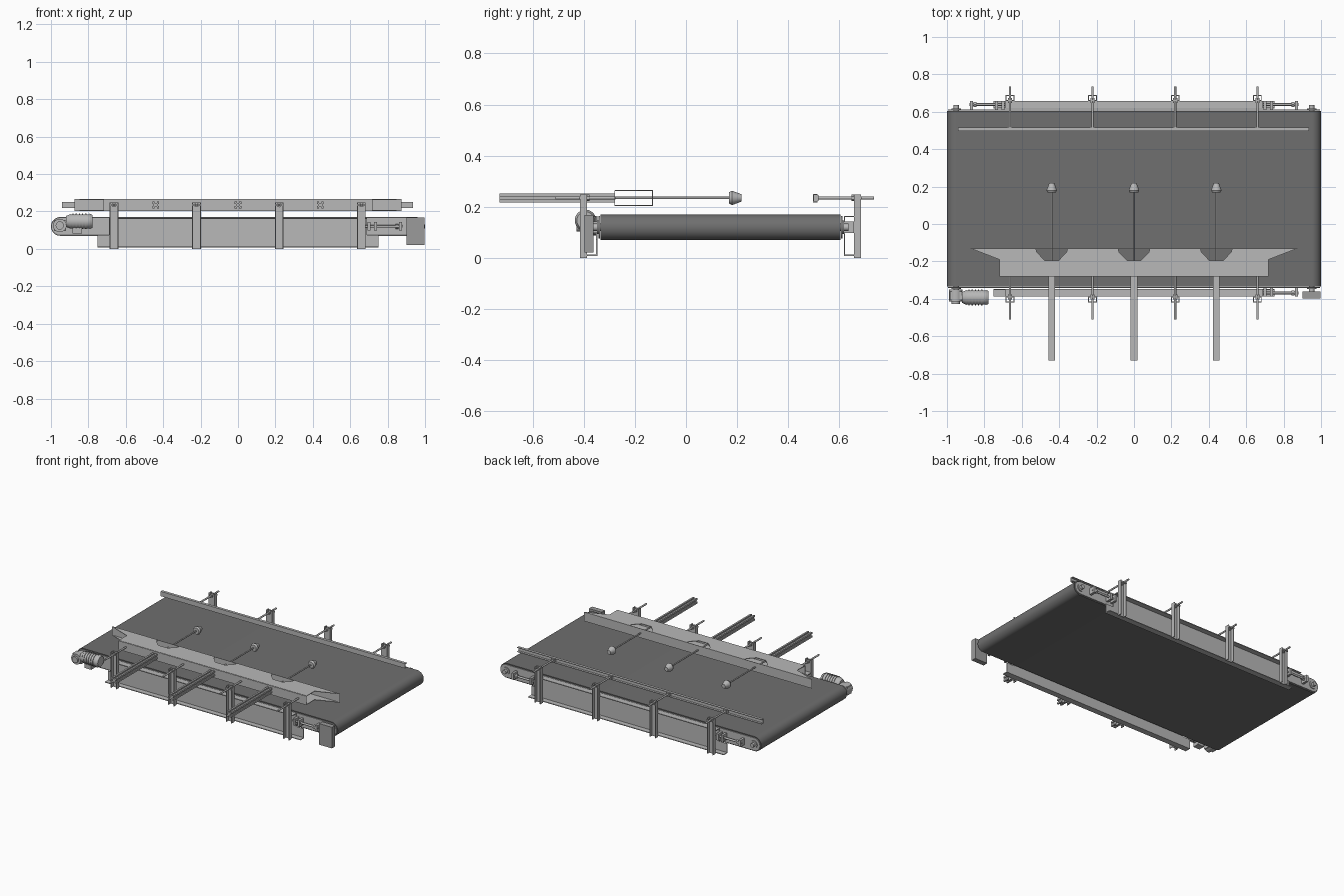
import bpy, bmesh, math
from mathutils import Matrix, Vector

if "Cube" in bpy.data.objects:
    bpy.data.objects.remove(bpy.data.objects["Cube"])


def material(name, v):
    m = bpy.data.materials.new(name)
    m.use_nodes = True
    m.diffuse_color = (v, v, v, 1)
    bsdf = m.node_tree.nodes["Principled BSDF"]
    bsdf.inputs["Base Color"].default_value = (v, v, v, 1)
    bsdf.inputs["Roughness"].default_value = 0.6
    return m


METAL = material("light grey metal", 0.48)
BELT = material("dark grey belt", 0.16)
MOTOR = material("mid grey paint", 0.33)


class Part:
    """Collects simple solids into one named object."""

    def __init__(self, name, mat=METAL, smooth=False):
        self.name, self.mat, self.smooth = name, mat, smooth
        self.bm = bmesh.new()

    def box(self, x0, x1, y0, y1, z0, z1):
        size = Matrix.Diagonal((x1 - x0, y1 - y0, z1 - z0, 1))
        mid = Matrix.Translation(((x0 + x1) / 2, (y0 + y1) / 2, (z0 + z1) / 2))
        bmesh.ops.create_cube(self.bm, size=1, matrix=mid @ size)
        return self

    def rod(self, axis, start, length, r, r2=None, sides=20):
        d = Vector((1, 0, 0)) if axis == "x" else Vector((0, 1, 0))
        turn = d.to_track_quat("Z", "Y").to_matrix().to_4x4()
        mid = Matrix.Translation(Vector(start) + d * length / 2)
        bmesh.ops.create_cone(self.bm, cap_ends=True, segments=sides, radius1=r,
                              radius2=r if r2 is None else r2, depth=length, matrix=mid @ turn)
        return self

    def prism(self, pts, axis, a, b):
        """Extrudes a 2D outline from a to b: (x, y) along z, (x, z) along y or (y, z) along x."""
        place = {"z": lambda p: (p[0], p[1], a), "y": lambda p: (p[0], a, p[1]),
                 "x": lambda p: (a, p[0], p[1])}[axis]
        face = self.bm.faces.new([self.bm.verts.new(place(p)) for p in pts])
        out = bmesh.ops.extrude_face_region(self.bm, geom=[face])["geom"]
        step = Vector([b - a if c == axis else 0 for c in "xyz"])
        bmesh.ops.translate(self.bm, vec=step, verts=[g for g in out if isinstance(g, bmesh.types.BMVert)])
        return self

    def done(self):
        bmesh.ops.recalc_face_normals(self.bm, faces=self.bm.faces)
        mesh = bpy.data.meshes.new(self.name)
        self.bm.to_mesh(mesh)
        self.bm.free()
        mesh.materials.append(self.mat)
        ob = bpy.data.objects.new(self.name, mesh)
        bpy.context.collection.objects.link(ob)
        if self.smooth:
            bpy.ops.object.select_all(action="DESELECT")
            ob.select_set(True)
            bpy.context.view_layer.objects.active = ob
            bpy.ops.object.shade_smooth_by_angle(angle=math.radians(35))
        return ob


def stadium(half, r, zc, n=20):
    arc = [math.pi * i / n - math.pi / 2 for i in range(n + 1)]
    right = [(half - r + r * math.cos(a), zc + r * math.sin(a)) for a in arc]
    return right + [(-x, 2 * zc - z) for x, z in right]


# Belt loop
Part("belt", BELT, True).prism(stadium(1.0, 0.05, 0.12), "y", -0.335, 0.605).done()

POSTS = (-0.663, -0.222, 0.22, 0.66)
ZR = 0.235

# Both long sides: s is the outward y direction, e the belt edge
for side, s, e in (("front", -1, -0.335), ("back", 1, 0.605)):
    def Y(d0, d1):
        return sorted((e + s * d0, e + s * d1))

    # Rounded end plates and channel frame, cut back at the upper corners
    Part(side + "_end_plate", METAL, True).prism(stadium(0.995, 0.044, 0.12), "y", *Y(0.002, 0.007)).done()
    web = [(-0.75, 0.008), (0.75, 0.008), (0.75, 0.075), (0.69, 0.075),
           (0.69, 0.165), (-0.69, 0.165), (-0.69, 0.075), (-0.75, 0.075)]
    frame = Part(side + "_channel_frame").prism(web, "y", *Y(0.012, 0.017))
    frame.box(-0.69, 0.69, *Y(0.012, 0.053), 0.160, 0.165)
    frame.box(-0.75, 0.75, *Y(0.012, 0.053), 0.008, 0.013)
    frame.done()

    # Upright channels, open outwards
    posts = Part(side + "_posts")
    for x in POSTS:
        posts.box(x - 0.023, x + 0.023, *Y(0.053, 0.058), 0, 0.248)
        for k in (-1, 1):
            xa, xb = sorted((x + k * 0.018, x + k * 0.023))
            posts.box(xa, xb, *Y(0.058, 0.080), 0, 0.248)
    posts.done()

    # Guide support rods with clamp nuts
    rods = Part(side + "_guide_rods", METAL, True)
    inner, outer = (-0.275, -0.51) if s < 0 else (0.512, 0.735)
    for x in POSTS:
        rods.rod("y", (x, min(inner, outer), ZR), abs(outer - inner), 0.006, sides=12)
        for d in (0.043, 0.059):
            rods.rod("y", (x, Y(d, d + 0.01)[0], ZR), 0.01, 0.013, sides=6)
        rods.box(x - 0.023, x + 0.023, *Y(0.080, 0.084), ZR - 0.005, ZR + 0.005)
    rods.done()

    # Roller shaft ends and belt tension screws
    ends = Part(side + "_tensioners", METAL, True)
    for k in (-1, 1):
        ends.rod("y", (k * 0.95, Y(0.0, 0.03)[0], 0.12), 0.03, 0.014)
        ends.rod("y", (k * 0.95, Y(0.007, 0.013)[0], 0.12), 0.006, 0.026)
        if s < 0 and k < 0:
            continue
        yc = e + s * 0.034
        ends.rod("x", (k * 0.78 - 0.1, yc, 0.12), 0.2, 0.007, sides=12)
        for xc in (0.70, 0.735, 0.87):
            ends.box(k * xc - 0.008, k * xc + 0.008, *Y(0.007, 0.052), 0.098, 0.143)
        ends.rod("x", (k * 0.85 - 0.008, yc, 0.12), 0.016, 0.014, sides=6)
    ends.done()

# Rear guide rail: a thin channel
rail = Part("back_guide_rail")
rail.box(-0.94, 0.935, 0.496, 0.500, 0.218, 0.251)
for z in (0.218, 0.247):
    rail.box(-0.94, 0.935, 0.500, 0.515, z, z + 0.004)
for x in POSTS:
    rail.box(x - 0.012, x + 0.012, 0.500, 0.518, 0.222, 0.247)
rail.done()

# Front guide: folded sheet with notches around the three pusher arms
ARMS = (-0.44, 0.0, 0.44)
outline = [(-0.875, -0.13), (-0.72, -0.19), (-0.72, -0.277), (0.72, -0.277), (0.72, -0.19), (0.875, -0.13)]
for x in reversed(ARMS):
    outline += [(x + dx, y) for dx, y in ((0.085, -0.13), (0.08, -0.15), (0.037, -0.195),
                                          (-0.037, -0.195), (-0.08, -0.15), (-0.085, -0.13))]
guide = Part("front_guide")
guide.prism(outline, "z", 0.262, 0.266).prism(outline, "z", 0.203, 0.207)
guide.box(-0.72, 0.72, -0.280, -0.277, 0.203, 0.264)
guide.box(-0.875, 0.875, -0.133, -0.130, 0.203, 0.266)
guide.done()

# Pusher arms: slotted bars, thin rods and cone tips
for name, x in zip(("right", "middle", "left"), ARMS):
    slot = [(0.018, 0.018), (0.006, 0.018), (0.006, 0.011), (-0.006, 0.011), (-0.006, 0.018)]
    prof = []
    for q in range(4):
        c, n = round(math.cos(q * math.pi / 2)), round(math.sin(q * math.pi / 2))
        prof += [(x + a * c - b * n, ZR + a * n + b * c) for a, b in slot]
    Part(name + "_arm").prism(prof, "y", -0.73, -0.28).done()
    Part(name + "_pusher", METAL, True) \
        .rod("y", (x, -0.28, ZR), 0.45, 0.005, sides=12) \
        .rod("y", (x, 0.168, ZR), 0.012, 0.022, 0.028) \
        .rod("y", (x, 0.180, ZR), 0.038, 0.028, 0.014).done()

# Gear motor on the front right corner
gear = Part("gearbox", METAL, True)
gear.rod("y", (-0.953, -0.415, 0.125), 0.065, 0.036, sides=24)
gear.rod("y", (-0.953, -0.428, 0.125), 0.013, 0.022)
gear.box(-0.985, -0.92, -0.405, -0.36, 0.095, 0.155)
gear.done()
motor = Part("motor", METAL, True)
motor.rod("x", (-0.92, -0.393, 0.147), 0.025, 0.028, 0.040, 24)
motor.rod("x", (-0.895, -0.393, 0.147), 0.10, 0.038, sides=24)
for i in range(5):
    motor.rod("x", (-0.885 + i * 0.017, -0.393, 0.147), 0.006, 0.042, sides=24)
motor.rod("x", (-0.795, -0.393, 0.147), 0.018, 0.042, 0.034, 24)
motor.box(-0.885, -0.835, -0.415, -0.37, 0.083, 0.115)
motor.done()

# Control box on the front left corner
Part("control_box", MOTOR).box(0.90, 0.998, -0.397, -0.362, 0.022, 0.168).done()
